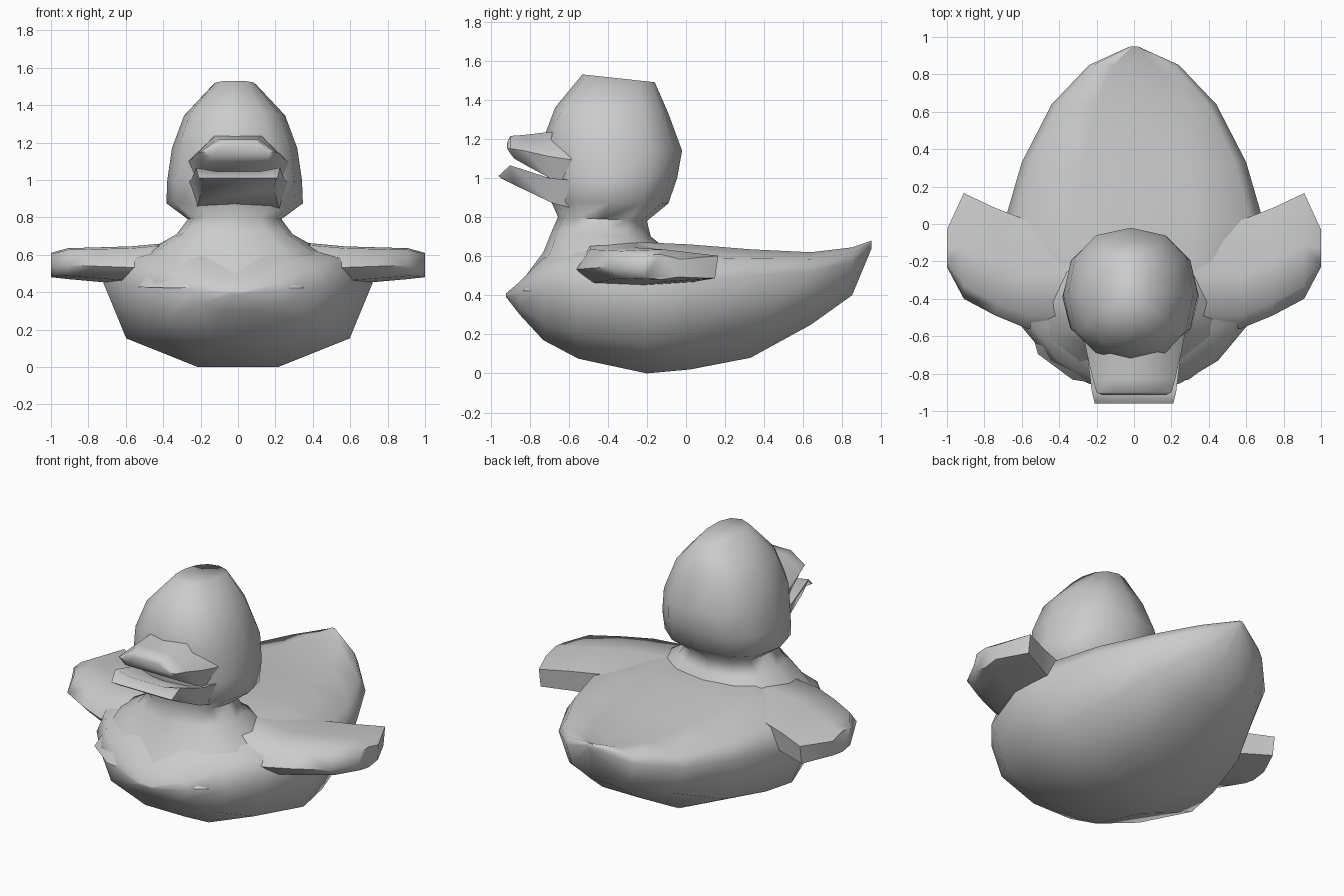
import bpy, bmesh, math
from mathutils import Vector

cube = bpy.data.objects.get("Cube")
if cube:
    bpy.data.objects.remove(cube, do_unlink=True)

grey = bpy.data.materials.new("plain grey")
grey.use_nodes = True
COLOUR = (0.6, 0.6, 0.6, 1)
grey.diffuse_color = COLOUR
grey.node_tree.nodes["Principled BSDF"].inputs["Base Color"].default_value = COLOUR


def loft(name, rings, angle=60):
    """Skin a list of equal-length point rings, cap both ends, shade smooth."""
    bm = bmesh.new()
    rows = [[bm.verts.new(p) for p in ring] for ring in rings]
    n = len(rows[0])
    for a, b in zip(rows, rows[1:]):
        for i in range(n):
            j = (i + 1) % n
            bm.faces.new((a[i], a[j], b[j], b[i]))
    bm.faces.new(rows[0])
    bm.faces.new(rows[-1])
    bmesh.ops.remove_doubles(bm, verts=bm.verts, dist=0.002)
    bmesh.ops.recalc_face_normals(bm, faces=bm.faces)
    mesh = bpy.data.meshes.new(name)
    bm.to_mesh(mesh)
    bm.free()
    mesh.materials.append(grey)
    obj = bpy.data.objects.new(name, mesh)
    bpy.context.collection.objects.link(obj)
    bpy.ops.object.select_all(action="DESELECT")
    obj.select_set(True)
    bpy.context.view_layer.objects.active = obj
    bpy.ops.object.shade_smooth_by_angle(angle=math.radians(angle))
    return obj


def mirrored(half):
    """Close a half section, listed bottom to top, with its mirror image."""
    return half + [(-x, y, z) for x, y, z in reversed(half)]


# Body: stations along y as (y, half width, bottom, rim, top)
stations = [
    (-0.92, 0.05, 0.39, 0.40, 0.41), (-0.85, 0.25, 0.30, 0.41, 0.47),
    (-0.73, 0.45, 0.17, 0.43, 0.59), (-0.55, 0.60, 0.075, 0.44, 0.66),
    (-0.2, 0.72, 0.0, 0.45, 0.67), (0.02, 0.69, 0.02, 0.47, 0.66),
    (0.33, 0.60, 0.08, 0.50, 0.635), (0.64, 0.44, 0.25, 0.52, 0.62),
    (0.85, 0.24, 0.40, 0.57, 0.645), (0.95, 0.02, 0.64, 0.66, 0.68)]


def body_section(y, w, low, rim, top):
    return mirrored([(w * 0.3, y, low),
                     (w * 0.83, y, low + (rim - low) * 0.34),
                     (w, y, rim),
                     (w * 0.9, y, rim + (top - rim) * 0.65),
                     (w * 0.45, y, top)])


loft("body", [body_section(*s) for s in stations], 80)

# Head and neck: levels as (front z, back z, front y, back y, half width)
levels = [
    (0.42, 0.45, -0.88, -0.05, 0.56), (0.62, 0.62, -0.73, -0.08, 0.47),
    (0.72, 0.70, -0.69, -0.18, 0.31), (0.80, 0.78, -0.655, -0.2, 0.25),
    (0.88, 0.87, -0.69, -0.09, 0.365), (1.0, 1.0, -0.71, -0.045, 0.36),
    (1.2, 1.14, -0.73, -0.02, 0.335), (1.36, 1.33, -0.67, -0.09, 0.27),
    (1.53, 1.49, -0.53, -0.16, 0.115)]


def head_section(zf, zb, yf, yb, w, n=12):
    pts = []
    for i in range(n):
        a = 2 * math.pi * i / n
        c, s = math.cos(a), math.sin(a)
        # slightly squared outline
        x = math.copysign(abs(c) ** 0.85, c) * w - 0.018
        t = (math.copysign(abs(s) ** 0.85, s) + 1) / 2
        pts.append((x, yf + (yb - yf) * t, zf + (zb - zf) * t))
    return pts


loft("head_and_neck", [head_section(*v) for v in levels], 80)

# Wings: stations along x as (x, front y, back y, bottom, top)
wing = [(0.30, -0.56, 0.02, 0.45, 0.67), (0.57, -0.56, 0.02, 0.44, 0.645),
        (0.74, -0.49, 0.085, 0.455, 0.64), (0.91, -0.40, 0.165, 0.47, 0.635),
        (1.0, -0.23, -0.03, 0.48, 0.61)]


def wing_section(side, x, yf, yb, low, top):
    d, h = yb - yf, top - low
    return [(side * x, yf + d * u, low + h * v) for u, v in
            [(0, 0.45), (0.12, 0.1), (0.5, 0), (0.97, 0.1),
             (1, 0.8), (0.5, 1), (0.12, 0.95)]]


for side, label in ((1, "left"), (-1, "right")):
    loft(label + "_wing", [wing_section(side, *s) for s in wing])


# Beak halves: stations along y as (y, half width, bottom, shoulder, top)
def beak_section(y, w, low, mid, top):
    return mirrored([(w * 0.85, y + 0.02, low), (w, y, mid), (w * 0.5, y, top)])


upper = [(-0.5, 0.29, 0.95, 1.08, 1.25), (-0.7, 0.25, 0.99, 1.11, 1.235),
         (-0.83, 0.22, 1.06, 1.14, 1.22), (-0.9, 0.20, 1.10, 1.15, 1.215),
         (-0.915, 0.17, 1.12, 1.15, 1.18)]
loft("upper_beak", [beak_section(*s) for s in upper])

lower = [(-0.5, 0.28, 0.82, 0.98, 0.95), (-0.7, 0.25, 0.87, 1.0, 0.97),
         (-0.9, 0.225, 0.965, 1.065, 1.045), (-0.96, 0.21, 0.995, 1.01, 1.01)]
loft("lower_beak", [beak_section(*s) for s in lower])
